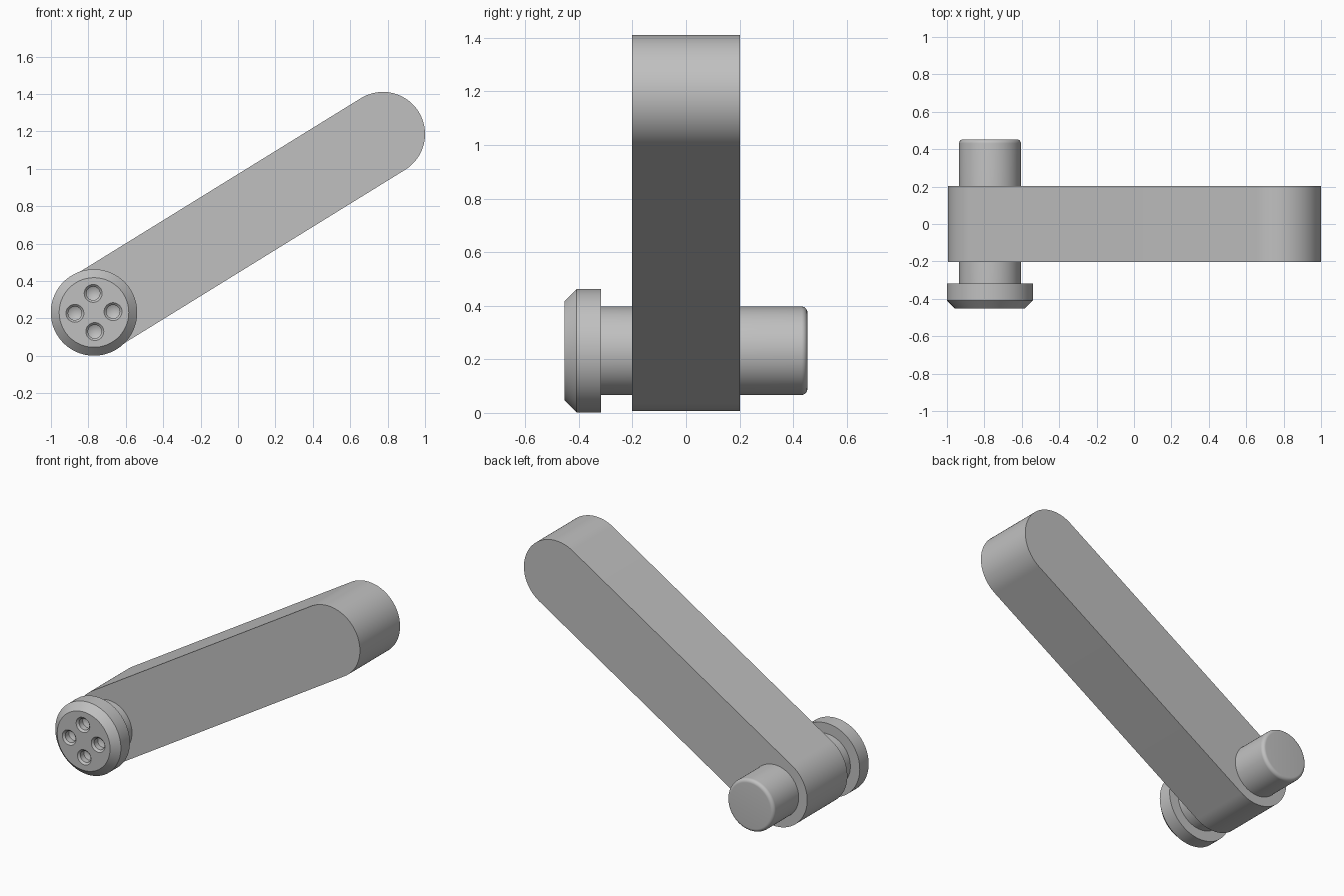
import bpy
import bmesh
from math import sin, cos, pi, radians, atan2
from mathutils import Vector

cube = bpy.data.objects.get("Cube")
if cube:
    bpy.data.objects.remove(cube, do_unlink=True)

PIVOT = Vector((-0.77, 0, 0.232))
TIP = Vector((0.775, 0, 1.186))
ARM_RADIUS = 0.225
ARM_HALF = 0.202

grey = bpy.data.materials.new("satin_grey")
grey.use_nodes = True
colour = (0.53, 0.53, 0.53, 1)
grey.diffuse_color = colour
grey.node_tree.nodes["Principled BSDF"].inputs["Base Color"].default_value = colour


def finish(name, bm):
    bmesh.ops.recalc_face_normals(bm, faces=bm.faces)
    mesh = bpy.data.meshes.new(name)
    bm.to_mesh(mesh)
    bm.free()
    mesh.materials.append(grey)
    obj = bpy.data.objects.new(name, mesh)
    bpy.context.collection.objects.link(obj)
    return obj


def smooth(obj):
    bpy.ops.object.select_all(action="DESELECT")
    obj.select_set(True)
    bpy.context.view_layer.objects.active = obj
    bpy.ops.object.shade_smooth_by_angle(angle=radians(25))


def lathe(name, profile, centre, steps=96):
    """Revolve (radius, y) points around a y-directed axis; ends lie on the axis."""
    bm = bmesh.new()
    verts = [bm.verts.new(centre + Vector((r, y, 0))) for r, y in profile]
    edges = [bm.edges.new(pair) for pair in zip(verts, verts[1:])]
    bmesh.ops.spin(bm, geom=verts + edges, cent=centre, axis=(0, 1, 0),
                   angle=2 * pi, steps=steps, use_duplicate=False)
    bmesh.ops.remove_doubles(bm, verts=bm.verts, dist=0.0001)
    return finish(name, bm)


# Arm: a round-ended bar extruded along y
bm = bmesh.new()
slope = atan2(TIP.z - PIVOT.z, TIP.x - PIVOT.x)
outline = []
for end, start in ((TIP, slope - pi / 2), (PIVOT, slope + pi / 2)):
    for i in range(49):
        a = start + pi * i / 48
        outline.append(bm.verts.new(end + Vector((ARM_RADIUS * cos(a), -ARM_HALF,
                                                  ARM_RADIUS * sin(a)))))
face = bm.faces.new(outline)
side = bmesh.ops.extrude_face_region(bm, geom=[face])
bmesh.ops.translate(bm, vec=(0, 2 * ARM_HALF, 0),
                    verts=[g for g in side["geom"] if isinstance(g, bmesh.types.BMVert)])
smooth(finish("arm", bm))

# Pin and bevelled head: one turned piece with a rounded rear end
pin_r, rear, fillet = 0.165, 0.453, 0.022
profile = [(0, -0.453), (0.186, -0.453), (0.231, -0.408), (0.231, -0.318), (pin_r, -0.318)]
for i in range(9):
    a = pi / 2 * i / 8
    profile.append((pin_r - fillet + fillet * cos(a), rear - fillet + fillet * sin(a)))
profile.append((0, rear))
pin = lathe("pin_with_head", profile, PIVOT)

# Four countersunk drill holes in the head
for i in range(4):
    a = radians(2.5) + i * pi / 2
    centre = PIVOT + Vector((0.102 * cos(a), 0, 0.102 * sin(a)))
    drill = lathe("drill", [(0, -0.47), (0.048, -0.47), (0.048, -0.453), (0.036, -0.441),
                            (0.036, -0.405), (0, -0.385)], centre, 32)
    drill.hide_render = True
    cut = pin.modifiers.new("hole", "BOOLEAN")
    cut.operation = "DIFFERENCE"
    cut.solver = "EXACT"
    cut.object = drill
    bpy.ops.object.select_all(action="DESELECT")
    pin.select_set(True)
    bpy.context.view_layer.objects.active = pin
    bpy.ops.object.modifier_apply(modifier=cut.name)
    bpy.data.objects.remove(drill, do_unlink=True)
smooth(pin)
